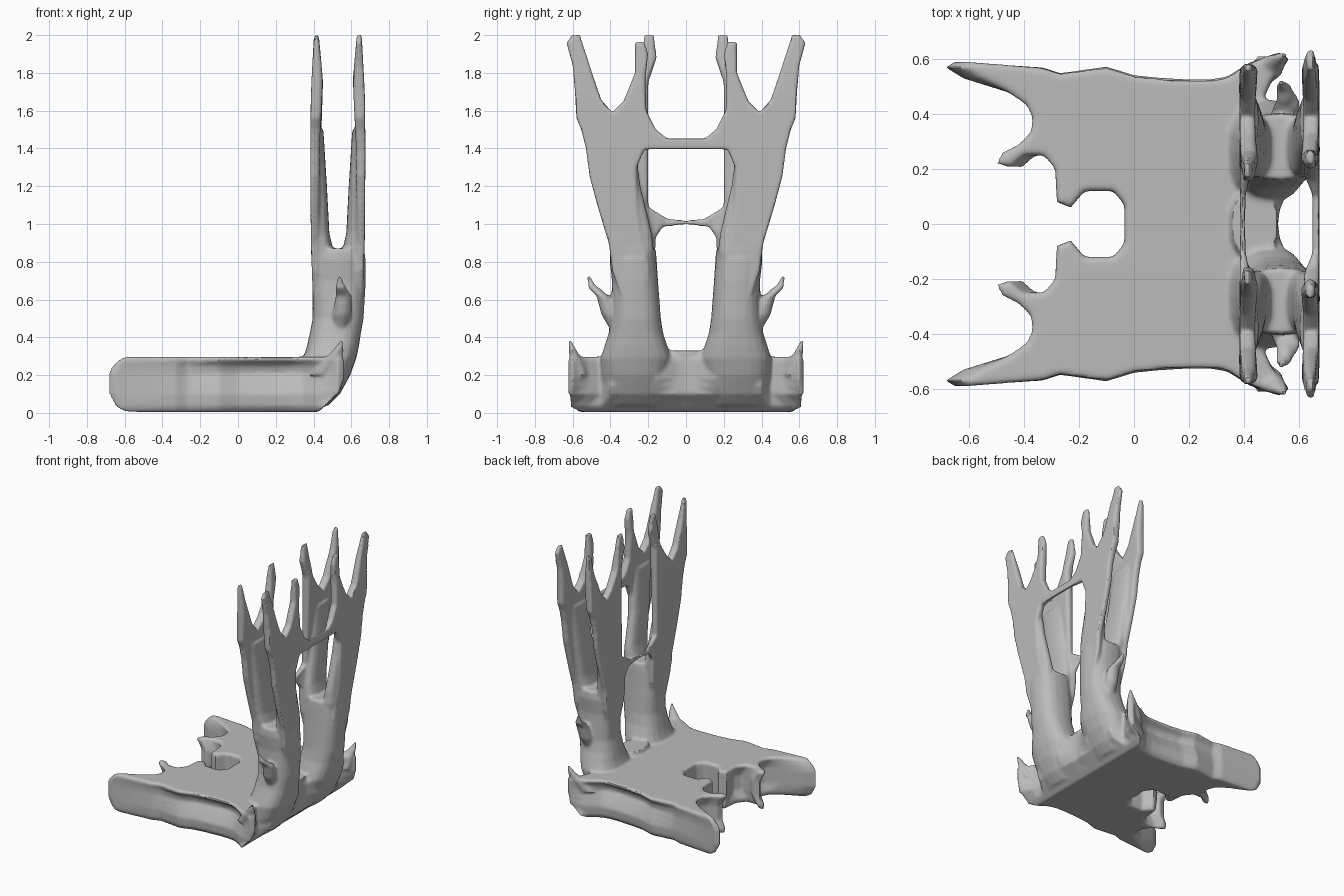
import bpy, bmesh, math
from mathutils import Vector

if "Cube" in bpy.data.objects:
    bpy.data.objects.remove(bpy.data.objects["Cube"], do_unlink=True)

bm = bmesh.new()


def skin(rings, warp=None):
    """Join flat rings of points into one closed body, then bend it by warp."""
    rows = [[bm.verts.new(p) for p in ring] for ring in rings]
    n = len(rows[0])
    for a, b in zip(rows, rows[1:]):
        for i in range(n):
            j = (i + 1) % n
            bm.faces.new((a[i], a[j], b[j], b[i]))
    caps = [bm.faces.new(rows[0][::-1]), bm.faces.new(rows[-1])]
    bm.normal_update()
    bmesh.ops.triangulate(bm, faces=caps)
    if warp:
        for row in rows:
            for v in row:
                v.co = warp(v.co)


def offset(outline, d):
    """Move a closed outline inward by d."""
    pts = [Vector(p) for p in outline]
    n = len(pts)
    area = sum(pts[i - 1].cross(pts[i]) for i in range(n))
    out = []
    for i, p in enumerate(pts):
        t = (pts[(i + 1) % n] - pts[i - 1]).normalized()
        out.append(p + Vector((-t.y, t.x)) * math.copysign(d, area))
    return out


def limb(sections, sides=20, power=0.8):
    """Upright body of rounded sections: x, y, z, radius x, radius y."""
    def se(v):
        return math.copysign(abs(v) ** power, v)
    rings = []
    for x, y, z, rx, ry in sections:
        angles = [2 * math.pi * i / sides for i in range(sides)]
        rings.append([(x + rx * se(math.cos(a)), y + ry * se(math.sin(a)), z) for a in angles])
    skin(rings)


def ramp(v, keys):
    """Piecewise linear lookup."""
    for (a, fa), (b, fb) in zip(keys, keys[1:]):
        if v <= b:
            return fa + (fb - fa) * max(0, (v - a) / (b - a))
    return keys[-1][1]


# Seat slab: ragged outline, scooped flanks and claws, blunt tips, rounded back underside
seat = [(-.035, -.03), (-.035, .07), (-.075, .12), (-.18, .12), (-.23, .06), (-.28, .08),
        (-.29, .2), (-.33, .25), (-.4, .25), (-.45, .205), (-.5, .22), (-.48, .26), (-.42, .29),
        (-.38, .33), (-.37, .38), (-.39, .43), (-.46, .48), (-.62, .53), (-.685, .57),
        (-.65, .59), (-.33, .57), (-.27, .55), (-.1, .575), (0, .545), (.1, .535), (.2, .53),
        (.28, .53), (.34, .54), (.42, .59), (.53, .625), (.565, .6), (.5, .52), (.47, .45),
        (.55, .4), (.6, .28), (.57, .15), (.53, .05), (.52, -.03)]
back_limit = [(0, .42), (.1, .53), (.2, .585), (.3, .62)]
blunt = [(0, .06), (.07, 0), (.23, 0), (.3, .07)]
scoop_z = [(0, .3), (.05, 0), (.1, .05), (.16, .5), (.21, 1), (.25, .8), (.285, 0)]
scoop_x = [(-.4, 0), (-.2, .03), (0, .055), (.25, .065), (.42, .035), (.5, 0)]
recess_z = [(.03, 0), (.1, .04), (.22, .04), (.28, 0)]
layers = []
for z, d in [(.005, .018), (.035, .004), (.1, 0), (.14, 0), (.18, 0), (.21, 0), (.25, 0),
             (.28, 0), (.297, .008)]:
    ring = []
    for p in offset(seat, d):
        scoop = ramp(z, scoop_z) * ramp(p.x, scoop_x) if p.y > .5 else 0
        shift = ramp(z, blunt) if p.x < -.6 else 0
        if -.55 < p.x < -.25 and .15 < p.y < .45:
            shift = ramp(z, recess_z)
        ring.append((min(p.x + shift, ramp(z, back_limit)), p.y - scoop, z))
    layers.append(ring)
skin(layers)

# Low web between the trunks
limb([(.42, 0, .15, .09, .16), (.44, 0, .33, .085, .12)])

# Trunk curving up out of the seat
limb([(.40, .27, .04, .08, .16), (.42, .27, .1, .12, .17), (.45, .27, .2, .145, .18),
      (.485, .265, .29, .142, .188), (.502, .265, .35, .138, .168), (.515, .265, .42, .136, .145),
      (.53, .265, .5, .135, .132), (.535, .27, .7, .142, .122), (.535, .28, .81, .142, .125),
      (.535, .28, .87, .13, .12)])

# Forked blades: inner one carries the low bridge, rear one the high bridge
inner_blade = [(.23, .55), (.165, .75), (.16, .93), (.12, .985), (-.03, 1), (-.03, 1.015),
               (.1, 1.03), (.2, 1.09), (.2, 1.75), (.155, 1.88), (.17, 2), (.22, 2),
               (.24, 1.88), (.265, 1.75), (.33, 1.65), (.39, 1.59), (.45, 1.66), (.52, 1.84),
               (.555, 1.99), (.585, 1.98), (.58, 1.75), (.572, 1.56), (.545, 1.5), (.52, 1.4),
               (.5, 1.25), (.46, 1.1), (.43, 1), (.4, .9), (.385, .75), (.32, .55)]
rear_blade = [(.23, .55), (.19, .75), (.24, .95), (.26, 1.1), (.26, 1.3), (.22, 1.395),
              (.1, 1.395), (-.03, 1.395), (-.03, 1.455), (.1, 1.455), (.16, 1.5), (.21, 1.6),
              (.215, 1.77), (.2, 1.9), (.22, 1.965), (.27, 1.965), (.27, 1.8), (.33, 1.65),
              (.39, 1.59), (.45, 1.66), (.51, 1.84), (.56, 2), (.6, 2.005), (.635, 1.96),
              (.6, 1.84), (.588, 1.7), (.58, 1.56), (.555, 1.5), (.53, 1.4), (.51, 1.25),
              (.47, 1.1), (.44, 1), (.41, .9), (.39, .75), (.32, .55)]
thick = [(.7, .04), (1.4, .05), (1.75, .062), (2, .026)]
for outline, face, side in ((inner_blade, .382, 1), (rear_blade, .675, -1)):
    def bend(co):
        lean = ramp(co.z, [(.5, .018), (.9, .004), (1.4, 0), (1.7, .004), (2, .02)])
        t = ramp(co.z, thick) * (.5 if co.y < .13 else 1)
        return Vector((face + side * (lean + co.x * t), co.y, co.z))

    skin([[(depth, p.x, p.y) for p in offset(outline, d)]
          for depth, d in ((0, .002), (.35, 0), (.7, 0), (1, .012))], bend)
    # Rounded rib down the hidden face of the blade
    mid = face + side * .055
    limb([(mid + side * .015, .28, .7, .05, .09), (mid + side * .008, .28, .86, .06, .11),
          (mid, .29, .95, .047, .11), (mid - side * .008, .34, 1.2, .042, .1),
          (mid - side * .015, .38, 1.5, .03, .1)])

# Thorn on the trunk, and horn at the rear seat corner
limb([(.54, .36, .42, .03, .03), (.55, .4, .52, .05, .05), (.56, .44, .62, .045, .035),
      (.545, .495, .66, .03, .022), (.535, .515, .725, .01, .01)], 10, 1)
limb([(.54, .42, .58, .03, .03), (.55, .465, .65, .025, .025), (.55, .49, .67, .02, .02)], 10, 1)
limb([(.46, .55, .2, .08, .04), (.5, .58, .28, .05, .035), (.53, .6, .33, .03, .022),
      (.55, .615, .385, .008, .008)], 10, 1)

bmesh.ops.recalc_face_normals(bm, faces=bm.faces)
mesh = bpy.data.meshes.new("branch_chair")
bm.to_mesh(mesh)
bm.free()
chair = bpy.data.objects.new("branch_chair", mesh)
bpy.context.collection.objects.link(chair)

# Mirror the half, then melt all limbs into one body
mirror = chair.modifiers.new("mirror", "MIRROR")
mirror.use_axis = (False, True, False)
mirror.use_mirror_merge = False
melt = chair.modifiers.new("melt", "REMESH")
melt.mode = "VOXEL"
melt.voxel_size = .01
soften = chair.modifiers.new("soften", "SMOOTH")
soften.factor = .5
soften.iterations = 6
bpy.ops.object.select_all(action="DESELECT")
chair.select_set(True)
bpy.context.view_layer.objects.active = chair
for name in [m.name for m in chair.modifiers]:
    bpy.ops.object.modifier_apply(modifier=name)
bpy.ops.object.shade_smooth_by_angle(angle=math.radians(40))

# Plain grey
grey = bpy.data.materials.new("plain_grey")
grey.use_nodes = True
colour = (.5, .5, .5, 1)
grey.diffuse_color = colour
grey.node_tree.nodes["Principled BSDF"].inputs["Base Color"].default_value = colour
chair.data.materials.clear()
chair.data.materials.append(grey)
